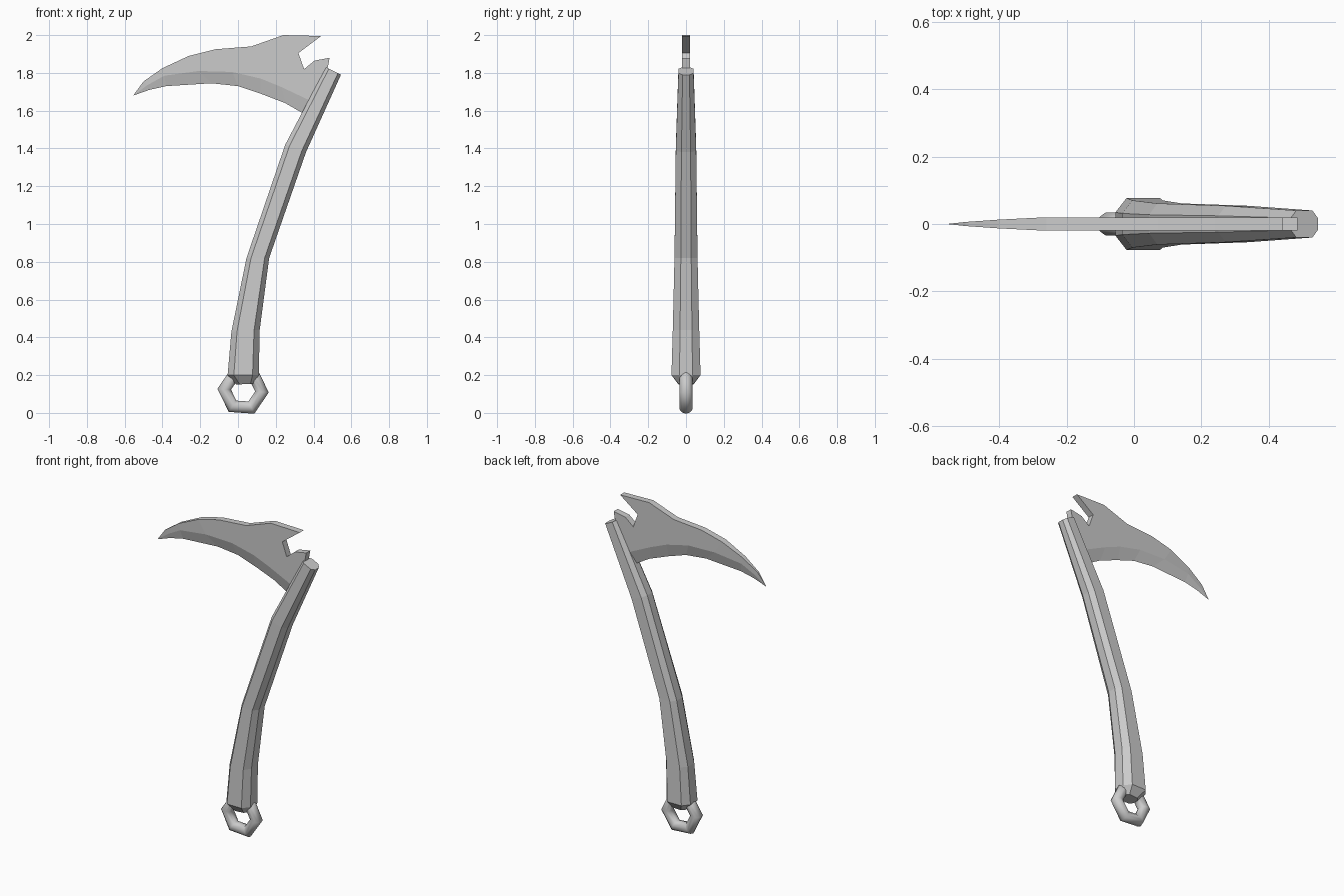
import bpy, bmesh, math

cube = bpy.data.objects.get("Cube")
if cube:
    bpy.data.objects.remove(cube, do_unlink=True)

steel = bpy.data.materials.new("plain_grey")
steel.use_nodes = True
GREY = (0.6, 0.6, 0.6, 1)
steel.diffuse_color = GREY
steel.node_tree.nodes["Principled BSDF"].inputs["Base Color"].default_value = GREY


def finish(name, bm):
    bmesh.ops.recalc_face_normals(bm, faces=bm.faces)
    mesh = bpy.data.meshes.new(name)
    bm.to_mesh(mesh)
    bm.free()
    mesh.materials.append(steel)
    ob = bpy.data.objects.new(name, mesh)
    bpy.context.collection.objects.link(ob)
    return ob


# Handle: chamfered section lofted along a curve (left x, z, right x, z, half depth)
stations = [(-0.01, 0.15, 0.085, 0.155, 0.04), (-0.055, 0.2, 0.11, 0.2, 0.077),
            (-0.035, 0.43, 0.115, 0.44, 0.07), (0.045, 0.82, 0.165, 0.82, 0.061),
            (0.25, 1.42, 0.36, 1.38, 0.054), (0.465, 1.83, 0.545, 1.79, 0.04)]
half = [(0, 0.45), (0.2, 1), (0.8, 1), (1, 0.45)]
section = half + [(u, -v) for u, v in reversed(half)]
bm = bmesh.new()
rings = [[bm.verts.new((lx + (rx - lx) * u, w * v, lz + (rz - lz) * u)) for u, v in section]
         for lx, lz, rx, rz, w in stations]
for a, b in zip(rings, rings[1:]):
    for i in range(len(section)):
        j = (i + 1) % len(section)
        bm.faces.new((a[i], a[j], b[j], b[i]))
bm.faces.new(rings[0])
bm.faces.new(rings[-1])
finish("handle", bm)

# Blade: spine, bevel line and cutting edge, in matching columns from the tip
tip = (-0.555, 1.68)
spine = [(-0.5, 1.755), (-0.4, 1.825), (-0.26, 1.89), (-0.12, 1.925), (0.07, 1.94), (0.24, 2.0)]
bevel = [(-0.48, 1.735), (-0.39, 1.785), (-0.21, 1.81), (-0.03, 1.805), (0.12, 1.77), (0.23, 1.725)]
edge = [(-0.47, 1.71), (-0.38, 1.73), (-0.14, 1.745), (0.0, 1.73), (0.12, 1.69), (0.25, 1.64)]
thick = [0.006, 0.013, 0.02, 0.02, 0.02, 0.02]
# Notched head, ending inside the handle
head = [(0.44, 1.995), (0.32, 1.905), (0.35, 1.82), (0.405, 1.865), (0.485, 1.88), (0.47, 1.8), (0.41, 1.64)]
bm = bmesh.new()
tip_v = bm.verts.new((tip[0], 0, tip[1]))
edge_v = [bm.verts.new((x, 0, z)) for x, z in edge + [(0.38, 1.565)]]
rims = []
for side in (-1, 1):
    s = [bm.verts.new((x, side * t, z)) for (x, z), t in zip(spine, thick)]
    b = [bm.verts.new((x, side * t, z)) for (x, z), t in zip(bevel, thick)]
    h = [bm.verts.new((x, side * thick[-1], z)) for x, z in head]
    bm.faces.new((tip_v, s[0], b[0]))
    bm.faces.new((tip_v, b[0], edge_v[0]))
    for i in range(len(s) - 1):
        bm.faces.new((s[i], s[i + 1], b[i + 1], b[i]))
    bm.faces.new([s[-1]] + h + [b[-1]])
    b.append(h[-1])
    for i in range(len(b) - 1):
        bm.faces.new((b[i], b[i + 1], edge_v[i + 1], edge_v[i]))
    rims.append([tip_v] + s + h + [edge_v[-1]])
for i in range(len(rims[0]) - 1):
    quad = [rims[0][i], rims[0][i + 1], rims[1][i + 1], rims[1][i]]
    bm.faces.new(list(dict.fromkeys(quad)))
finish("blade", bm)

# Six-sided ring through the butt of the handle
bpy.ops.mesh.primitive_torus_add(major_segments=6, minor_segments=10, major_radius=0.1,
                                 minor_radius=0.036, location=(0.027, 0, 0.118),
                                 rotation=(math.pi / 2, math.radians(4), 0))
ring = bpy.context.object
ring.name = "pommel_ring"
ring.data.materials.append(steel)
bpy.ops.object.shade_smooth()
